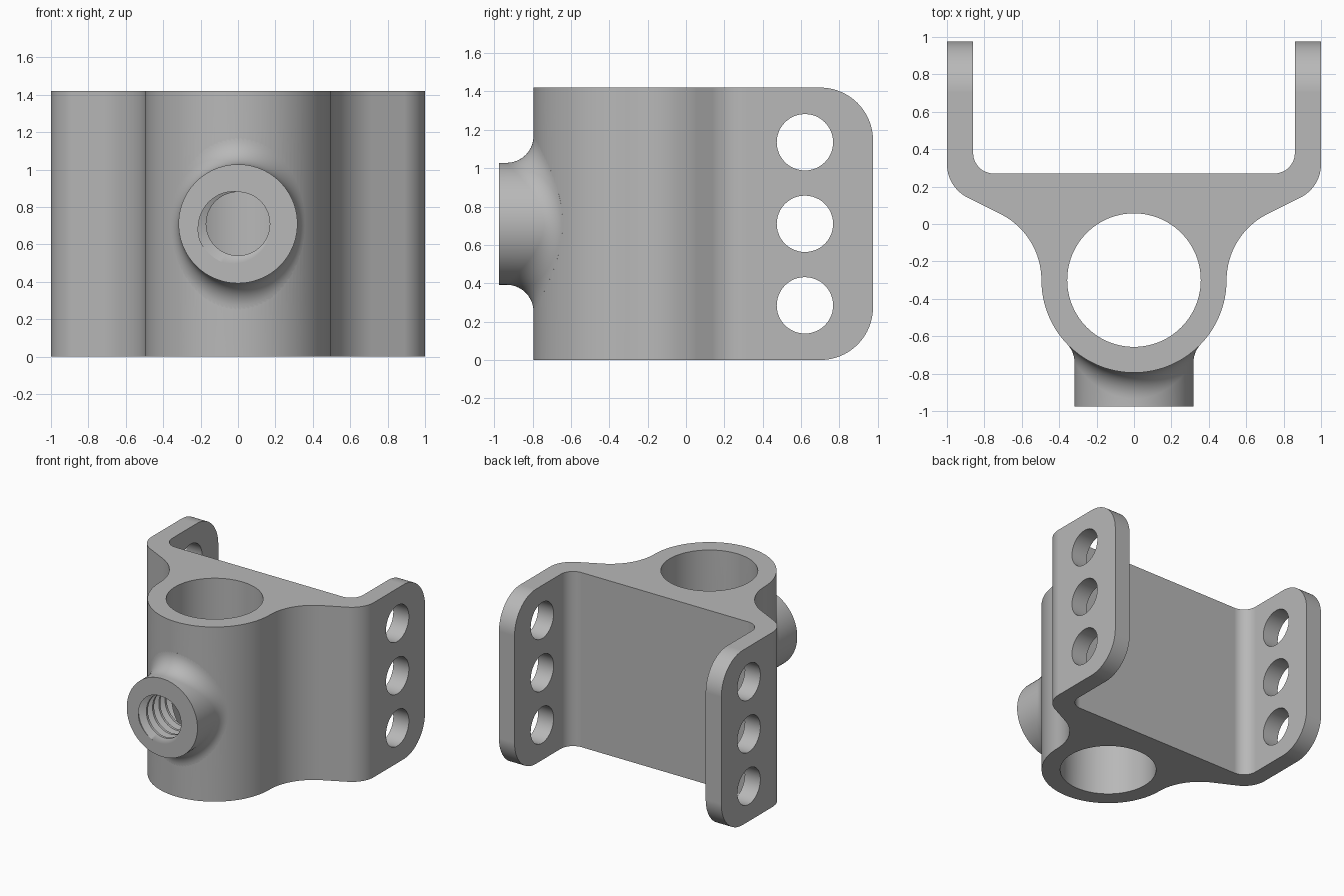
import bpy, bmesh, math
from mathutils import Vector

if "Cube" in bpy.data.objects:
    bpy.data.objects.remove(bpy.data.objects["Cube"], do_unlink=True)

HEIGHT, MID = 1.42, 0.71
TUBE_Y, TUBE_R, BORE_R = -0.3, 0.495, 0.357
FRONT, BACK = -0.975, 0.975
BOSS_R, FILLET = 0.318, 0.14

steel = bpy.data.materials.new("plain grey")
steel.use_nodes = True
steel.diffuse_color = (0.48, 0.48, 0.48, 1)
steel.node_tree.nodes["Principled BSDF"].inputs["Base Color"].default_value = steel.diffuse_color


def finish(name, bm):
    bmesh.ops.recalc_face_normals(bm, faces=bm.faces)
    mesh = bpy.data.meshes.new(name)
    bm.to_mesh(mesh)
    bm.free()
    mesh.materials.append(steel)
    obj = bpy.data.objects.new(name, mesh)
    bpy.context.collection.objects.link(obj)
    return obj


def arc(cx, cy, r, start, end, steps):
    angles = [math.radians(start + (end - start) * i / steps) for i in range(steps + 1)]
    return [(cx + r * math.cos(a), cy + r * math.sin(a)) for a in angles]


def prism(name, points, place, low, high):
    """Extrude a 2D outline; place(u, v, w) maps it into space."""
    bm = bmesh.new()
    ends = [[bm.verts.new(place(u, v, w)) for u, v in points] for w in (low, high)]
    for ring in ends:
        bm.faces.new(ring)
    n = len(points)
    for i in range(n):
        k = (i + 1) % n
        bm.faces.new((ends[0][i], ends[0][k], ends[1][k], ends[1][i]))
    return finish(name, bm)


def combine(target, tool, operation):
    mod = target.modifiers.new(operation.lower(), 'BOOLEAN')
    mod.object, mod.operation, mod.solver = tool, operation, 'EXACT'
    bpy.context.view_layer.objects.active = target
    bpy.ops.object.modifier_apply(modifier=mod.name)
    bpy.data.objects.remove(tool, do_unlink=True)


# Bracket outline seen from above: right half, then mirrored
slope = math.degrees(math.atan(0.5))
half = arc(0, TUBE_Y, TUBE_R, -90, 0, 32)
half += arc(TUBE_R + 0.395, TUBE_Y, 0.395, 180, 90 + slope, 16)[1:]
half += arc(0.8, 0.32, 0.2, slope - 90, 0, 14)
half += [(1, BACK), (0.86, BACK)]
half += arc(0.75, 0.38, 0.11, 0, -90, 12)
outline = half + [(-x, y) for x, y in reversed(half[1:])]
bracket = prism("bracket", outline, lambda u, v, w: (u, v, w), 0, HEIGHT)

# Round the rear corners of both side plates
r = 0.275
side = [(-2, 0)] + arc(BACK - r, r, r, -90, 0, 20)
side += arc(BACK - r, HEIGHT - r, r, 0, 90, 20) + [(-2, HEIGHT)]
combine(bracket, prism("side_trim", side, lambda u, v, w: (w, u, v), -2, 2), 'INTERSECT')


# Threaded boss with a rolling fillet that meets the tube
def boss_section(angle, steps=10):
    c, s = math.cos(angle), math.sin(angle)
    x, z = (BOSS_R + FILLET) * c, (BOSS_R + FILLET) * s
    reach = TUBE_R + FILLET
    depth = math.sqrt(reach * reach - x * x)
    centre = Vector((x, TUBE_Y - depth, MID + z))
    to_boss = Vector((-c, 0, -s))
    to_tube = Vector((-x, depth, 0)) / reach
    path = [Vector((BOSS_R * c, FRONT, MID + BOSS_R * s))]
    path += [centre + FILLET * to_boss.slerp(to_tube, i / steps) for i in range(steps + 1)]
    path.append(Vector((BOSS_R * c, -0.4, MID + BOSS_R * s)))
    return path


bm = bmesh.new()
count = 96
sections = [[bm.verts.new(p) for p in boss_section(math.tau * (i + 0.5) / count)]
            for i in range(count)]
for i, a in enumerate(sections):
    b = sections[(i + 1) % count]
    for j in range(len(a) - 1):
        bm.faces.new((a[j], a[j + 1], b[j + 1], b[j]))
for end in (0, -1):
    bm.faces.new([s[end] for s in sections])
combine(bracket, finish("boss", bm), 'UNION')

# Main bore
combine(bracket, prism("bore", arc(0, TUBE_Y, BORE_R, 0, 360, 96)[:-1],
                       lambda u, v, w: (u, v, w), -1, 2), 'DIFFERENCE')

# Three bolt holes through both side plates
for z in (0.285, MID, 1.135):
    combine(bracket, prism("bolt_hole", arc(0.62, z, 0.147, 0, 360, 48)[:-1],
                           lambda u, v, w: (w, u, v), -2, 2), 'DIFFERENCE')

# Helical thread cutter
pitch, steps = 0.08, 64
rails = [(turn + offset, radius) for turn in range(-1, 6)
         for offset, radius in ((0, 0.17), (0.25, 0.17), (0.5625, 0.222), (0.6875, 0.222))]
bm = bmesh.new()
grid = []
for offset, radius in rails:
    row = []
    for i in range(steps + 1):
        a = math.tau * i / steps
        row.append(bm.verts.new((radius * math.cos(a), FRONT + pitch * (offset - i / steps),
                                 MID + radius * math.sin(a))))
    grid.append(row)
for a, b in zip(grid, grid[1:]):
    for i in range(steps):
        bm.faces.new((a[i], a[i + 1], b[i + 1], b[i]))
bmesh.ops.remove_doubles(bm, verts=bm.verts, dist=0.0005)
tips = [bm.verts.new((0, y, MID)) for y in (-1.3, -0.42)]
for edge in [e for e in bm.edges if e.is_boundary]:
    middle = (edge.verts[0].co.y + edge.verts[1].co.y) / 2
    bm.faces.new((*edge.verts, tips[0] if middle < -0.8 else tips[1]))
combine(bracket, finish("thread", bm), 'DIFFERENCE')

# Smooth curves, crisp machined edges
bpy.ops.object.select_all(action='DESELECT')
bracket.select_set(True)
bpy.context.view_layer.objects.active = bracket
bpy.ops.object.shade_smooth_by_angle(angle=math.radians(30))
normals = bracket.modifiers.new("even_shading", 'WEIGHTED_NORMAL')
normals.keep_sharp = True
